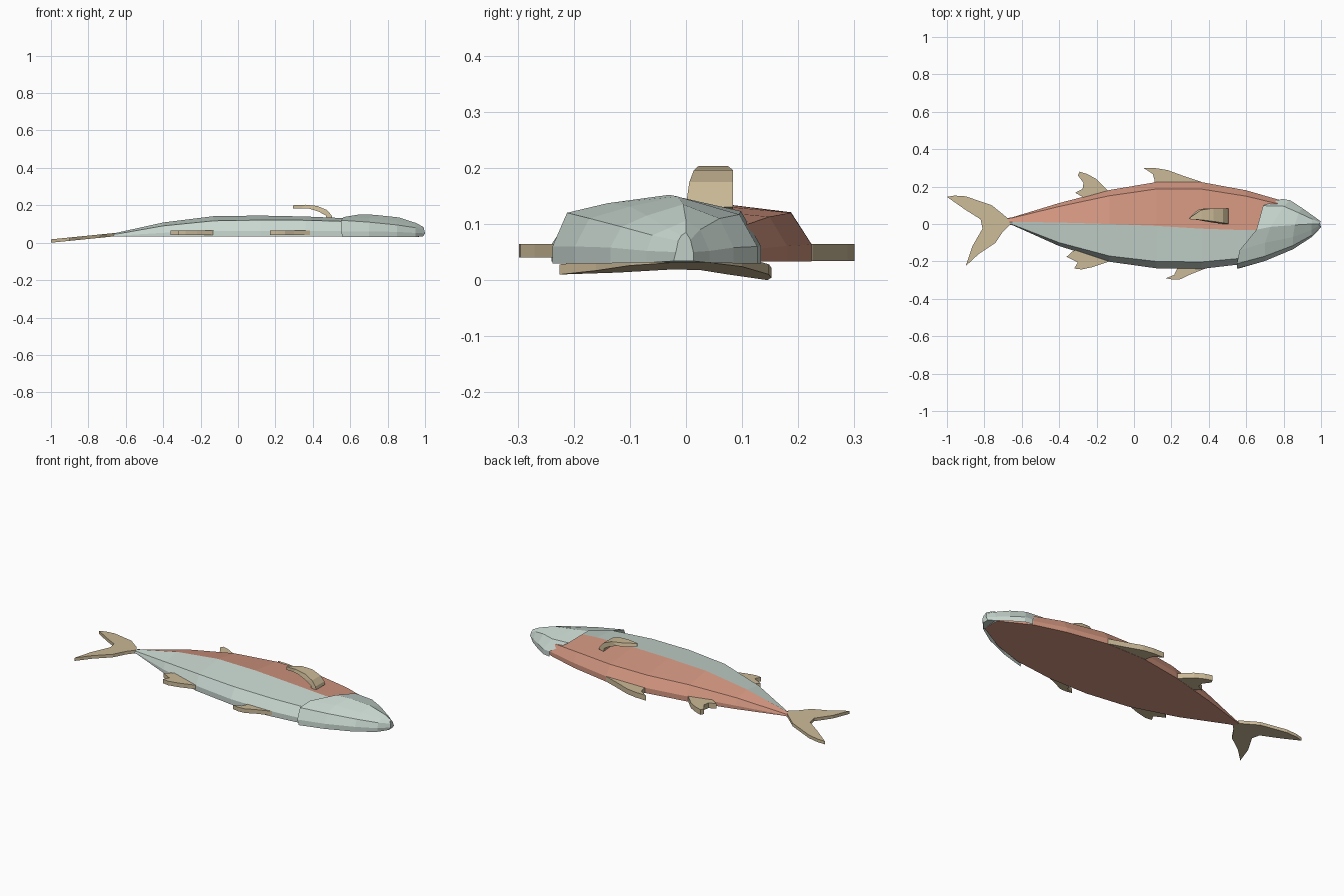
import bpy, bmesh


def material(name, rgb):
    m = bpy.data.materials.new(name)
    m.diffuse_color = (*rgb, 1)
    return m


PALE = material("pale_green", (0.58, 0.68, 0.63))
SALMON = material("salmon", (0.66, 0.31, 0.22))
TAN = material("tan", (0.60, 0.49, 0.31))


def finish(name, bm, mats):
    bmesh.ops.recalc_face_normals(bm, faces=bm.faces)
    me = bpy.data.meshes.new(name)
    bm.to_mesh(me)
    bm.free()
    for m in mats:
        me.materials.append(m)
    ob = bpy.data.objects.new(name, me)
    bpy.context.collection.objects.link(ob)
    return ob


def loft(name, rings, mats, closed=True, caps=True, slots=None):
    """Bridge successive rings; slots gives the material of each strip."""
    bm = bmesh.new()
    vs = [[bm.verts.new(p) for p in r] for r in rings]
    n = len(rings[0])
    for a, b in zip(vs, vs[1:]):
        for i in range(n if closed else n - 1):
            j = (i + 1) % n
            f = bm.faces.new((a[i], a[j], b[j], b[i]))
            if slots:
                f.material_index = slots[i]
    if caps:
        bm.faces.new(vs[0])
        bm.faces.new(vs[-1])
    return finish(name, bm, mats)


def slab(name, outline, low, high):
    """Extruded outline, with bottom and top heights as functions of x, y."""
    return loft(name, [[(x, y, h(x, y)) for x, y in outline] for h in (low, high)], [TAN])


# body: x, belly y, back y, colour split y, top z, shoulder z
stations = [
    (-0.77, 0.004, 0.016, 0.010, 0.038, 0.036),
    (-0.65, -0.006, 0.036, 0.012, 0.053, 0.046),
    (-0.40, -0.118, 0.112, 0.008, 0.108, 0.090),
    (-0.13, -0.202, 0.182, 0.000, 0.142, 0.117),
    (0.12, -0.237, 0.224, -0.010, 0.145, 0.121),
    (0.36, -0.240, 0.224, -0.025, 0.140, 0.120),
    (0.60, -0.212, 0.180, -0.033, 0.130, 0.113),
    (0.78, -0.155, 0.128, -0.030, 0.118, 0.098),
    (0.95, -0.060, 0.038, -0.010, 0.080, 0.060),
]
rings = []
for x, y0, y1, ys, zt, zs in stations:
    d = 0.08 * (y1 - y0)
    zb = 0.033
    ze = zb + 0.35 * (zs - zb)
    rings.append([(x, y0, zb), (x, y0, ze), (x, y0 + d, zs), (x, ys, zt),
                  (x, y1 - d, zs), (x, y1, ze), (x, y1, zb)])
loft("body", rings, [PALE, SALMON], slots=[0, 0, 0, 1, 1, 1, 1])

# head: a shell swept back along the gill cover
head = [
    [(0.56, -0.238, 0.03), (0.55, -0.238, 0.06), (0.55, -0.212, 0.120), (0.565, -0.14, 0.137),
     (0.655, -0.03, 0.152), (0.69, 0.098, 0.123), (0.79, 0.134, 0.06), (0.79, 0.134, 0.03)],
    [(0.70, -0.198, 0.03), (0.70, -0.198, 0.06), (0.70, -0.172, 0.110), (0.70, -0.10, 0.131),
     (0.73, -0.015, 0.149), (0.80, 0.095, 0.117), (0.835, 0.127, 0.06), (0.835, 0.127, 0.03)],
    [(0.85, -0.135, 0.03), (0.85, -0.135, 0.058), (0.85, -0.115, 0.095), (0.85, -0.07, 0.115),
     (0.86, -0.005, 0.135), (0.88, 0.06, 0.110), (0.90, 0.085, 0.058), (0.90, 0.085, 0.03)],
    [(0.95, -0.07, 0.031), (0.95, -0.07, 0.052), (0.95, -0.06, 0.080), (0.95, -0.032, 0.092),
     (0.95, 0.00, 0.106), (0.955, 0.025, 0.090), (0.96, 0.042, 0.052), (0.96, 0.042, 0.031)],
    [(0.99, -0.022, 0.034), (1.0, -0.018, 0.05), (0.995, -0.014, 0.070), (0.99, -0.008, 0.080),
     (0.99, 0.0, 0.085), (0.995, 0.008, 0.072), (1.0, 0.013, 0.05), (0.99, 0.013, 0.034)],
]
loft("head", head, [PALE], closed=False, caps=False)
# nose tip and the narrow underside of the snout
loft("snout_tip", [head[3], head[4]], [PALE])

# forked tail, drooping towards its tips
slab("tail_fin",
     [(-0.68, 0.035), (-0.76, 0.10), (-0.90, 0.148), (-0.96, 0.152), (-1.0, 0.145),
      (-0.90, 0.075), (-0.82, 0.025), (-0.81, -0.025), (-0.865, -0.12), (-0.90, -0.225),
      (-0.83, -0.16), (-0.74, -0.10), (-0.70, -0.04), (-0.66, 0.0)],
     lambda x, y: 0.1 * (x + 1), lambda x, y: 0.1 * (x + 1) + 0.018)

# back fins and belly fins, with roots buried in the body
fins = {
    "front_back_fin": [(0.38, 0.20), (0.36, 0.225), (0.27, 0.255), (0.18, 0.288), (0.12, 0.298),
                       (0.05, 0.30), (0.10, 0.268), (0.11, 0.235), (0.11, 0.20)],
    "rear_back_fin": [(-0.13, 0.15), (-0.14, 0.18), (-0.20, 0.24), (-0.25, 0.267), (-0.29, 0.28),
                      (-0.30, 0.26), (-0.27, 0.22), (-0.275, 0.187), (-0.315, 0.168), (-0.25, 0.13)],
    "front_belly_fin": [(0.38, -0.21), (0.39, -0.235), (0.30, -0.27), (0.25, -0.295), (0.21, -0.298),
                        (0.17, -0.29), (0.215, -0.272), (0.23, -0.24), (0.23, -0.21)],
    "rear_belly_fin": [(-0.13, -0.17), (-0.13, -0.20), (-0.22, -0.23), (-0.28, -0.243), (-0.32, -0.238),
                       (-0.30, -0.205), (-0.36, -0.175), (-0.33, -0.148), (-0.28, -0.12)],
}
for name, outline in fins.items():
    if "belly" in name:
        slab(name, outline, lambda x, y: 0.04, lambda x, y: 0.064)
    else:
        slab(name, outline, lambda x, y: 0.034, lambda x, y: 0.064)

# curved side fin: x and z of lower edge, x and z of upper edge, y range
side = [
    (0.475, 0.125, 0.505, 0.13, 0.0, 0.084),
    (0.47, 0.145, 0.50, 0.147, 0.002, 0.084),
    (0.43, 0.167, 0.475, 0.175, 0.006, 0.084),
    (0.38, 0.182, 0.425, 0.196, 0.014, 0.084),
    (0.34, 0.184, 0.36, 0.203, 0.022, 0.075),
    (0.295, 0.182, 0.295, 0.200, 0.026, 0.032),
]
loft("side_fin", [[(xl, y0, zl), (xu, y0, zu), (xu, y1, zu), (xl, y1, zl)]
                  for xl, zl, xu, zu, y0, y1 in side], [TAN])
